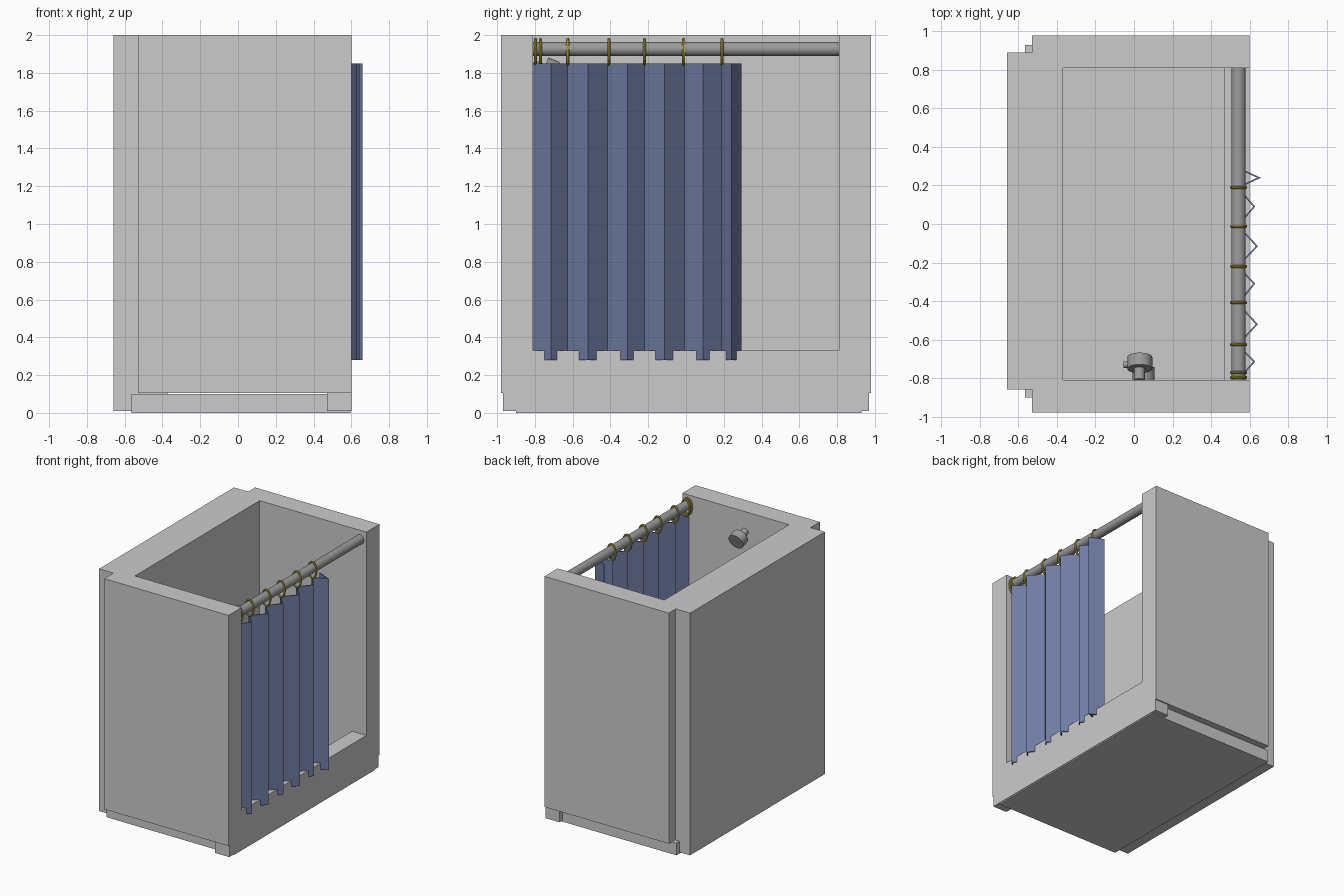
import bpy, bmesh, math
from mathutils import Vector

if "Cube" in bpy.data.objects:
    bpy.data.objects.remove(bpy.data.objects["Cube"])


def material(name, rgb):
    m = bpy.data.materials.new(name)
    m.diffuse_color = (*rgb, 1)
    m.use_nodes = True
    m.node_tree.nodes["Principled BSDF"].inputs["Base Color"].default_value = m.diffuse_color
    return m


WALL = material("wall grey", (0.60, 0.60, 0.60))
METAL = material("metal grey", (0.33, 0.33, 0.33))
GOLD = material("ring gold", (0.55, 0.45, 0.07))
BLUE = material("curtain blue", (0.16, 0.20, 0.36))


def add_mesh(name, bm, mat):
    bmesh.ops.recalc_face_normals(bm, faces=bm.faces)
    me = bpy.data.meshes.new(name)
    bm.to_mesh(me)
    bm.free()
    me.materials.append(mat)
    ob = bpy.data.objects.new(name, me)
    bpy.context.collection.objects.link(ob)
    return ob


def box(name, lo, hi, mat=WALL):
    bm = bmesh.new()
    bmesh.ops.create_cube(bm, size=1)
    for v in bm.verts:
        v.co = Vector([a + (c + 0.5) * (b - a) for a, b, c in zip(lo, hi, v.co)])
    return add_mesh(name, bm, mat)


def rod(name, a, b, r, mat=METAL, sides=32):
    a, b = Vector(a), Vector(b)
    bm = bmesh.new()
    bmesh.ops.create_cone(bm, cap_ends=True, segments=sides, radius1=r, radius2=r, depth=(b - a).length)
    ob = add_mesh(name, bm, mat)
    ob.location = (a + b) / 2
    ob.rotation_mode = 'QUATERNION'
    ob.rotation_quaternion = (b - a).to_track_quat('Z', 'Y')
    smooth(ob)
    return ob


def smooth(ob):
    bpy.ops.object.select_all(action='DESELECT')
    ob.select_set(True)
    bpy.context.view_layer.objects.active = ob
    bpy.ops.object.shade_smooth_by_angle(angle=math.radians(35))


# Enclosure: floor slab, back wall, two side walls and the front curb
box("floor_slab", (-0.565, -0.90, 0.0), (0.595, 0.93, 0.10))
box("back_wall", (-0.66, -0.86, 0.01), (-0.37, 0.89, 2.0))
box("side_wall_front", (-0.53, -0.98, 0.105), (0.60, -0.81, 2.0))
box("side_wall_rear", (-0.53, 0.81, 0.105), (0.60, 0.98, 2.0))
box("curb", (0.47, -0.97, 0.01), (0.60, 0.97, 0.105))
box("curb_upper", (0.47, -0.81, 0.105), (0.60, 0.81, 0.33))

# Curtain rail with flattened rings
rod("curtain_rail", (0.543, -0.81, 1.927), (0.543, 0.81, 1.927), 0.037)


def ring(name, y, rx=0.037, rz=0.066, t=0.008, n=32, k=8):
    bm = bmesh.new()
    grid = []
    for i in range(n):
        a = 2 * math.pi * i / n
        row = []
        for j in range(k):
            b = 2 * math.pi * j / k
            d = t * math.cos(b)
            row.append(bm.verts.new((0.543 + (rx + d) * math.cos(a), y + t * math.sin(b),
                                     1.912 + (rz + d) * math.sin(a))))
        grid.append(row)
    for i in range(n):
        for j in range(k):
            p, q = grid[i], grid[(i + 1) % n]
            bm.faces.new((p[j], q[j], q[(j + 1) % k], p[(j + 1) % k]))
    smooth(add_mesh(name, bm, GOLD))


for i, y in enumerate((-0.797, -0.771, -0.626, -0.408, -0.22, -0.012, 0.19)):
    ring(f"curtain_ring_{i + 1}", y)

# Pleated curtain: zigzag sheet given thickness
path = [(0.54, -0.81), (0.624, -0.715), (0.54, -0.627), (0.638, -0.52), (0.54, -0.415),
        (0.624, -0.31), (0.54, -0.22), (0.638, -0.115), (0.54, -0.008), (0.624, 0.09),
        (0.54, 0.19), (0.65, 0.24), (0.54, 0.29)]
bm = bmesh.new()
cols = [[bm.verts.new((x, y, z)) for z in (0.28, 1.85)] for x, y in path]
for p, q in zip(cols, cols[1:]):
    bm.faces.new((p[0], q[0], q[1], p[1]))
curtain = add_mesh("curtain", bm, BLUE)
mod = curtain.modifiers.new("thickness", 'SOLIDIFY')
mod.thickness = 0.008
mod.offset = 0
mod.use_even_offset = True

# Shower head tilted down, with its pipe
rod("shower_pipe", (0.028, -0.812, 1.84), (0.028, -0.745, 1.817), 0.028)
rod("shower_head", (0.03, -0.752, 1.82), (0.03, -0.691, 1.797), 0.065)

# Mixer valve and lever on the same wall
rod("valve_body", (0.05, -0.812, 1.0), (0.05, -0.742, 1.0), 0.057)
rod("valve_lever", (0.05, -0.73, 1.0), (-0.055, -0.73, 1.0), 0.017)
